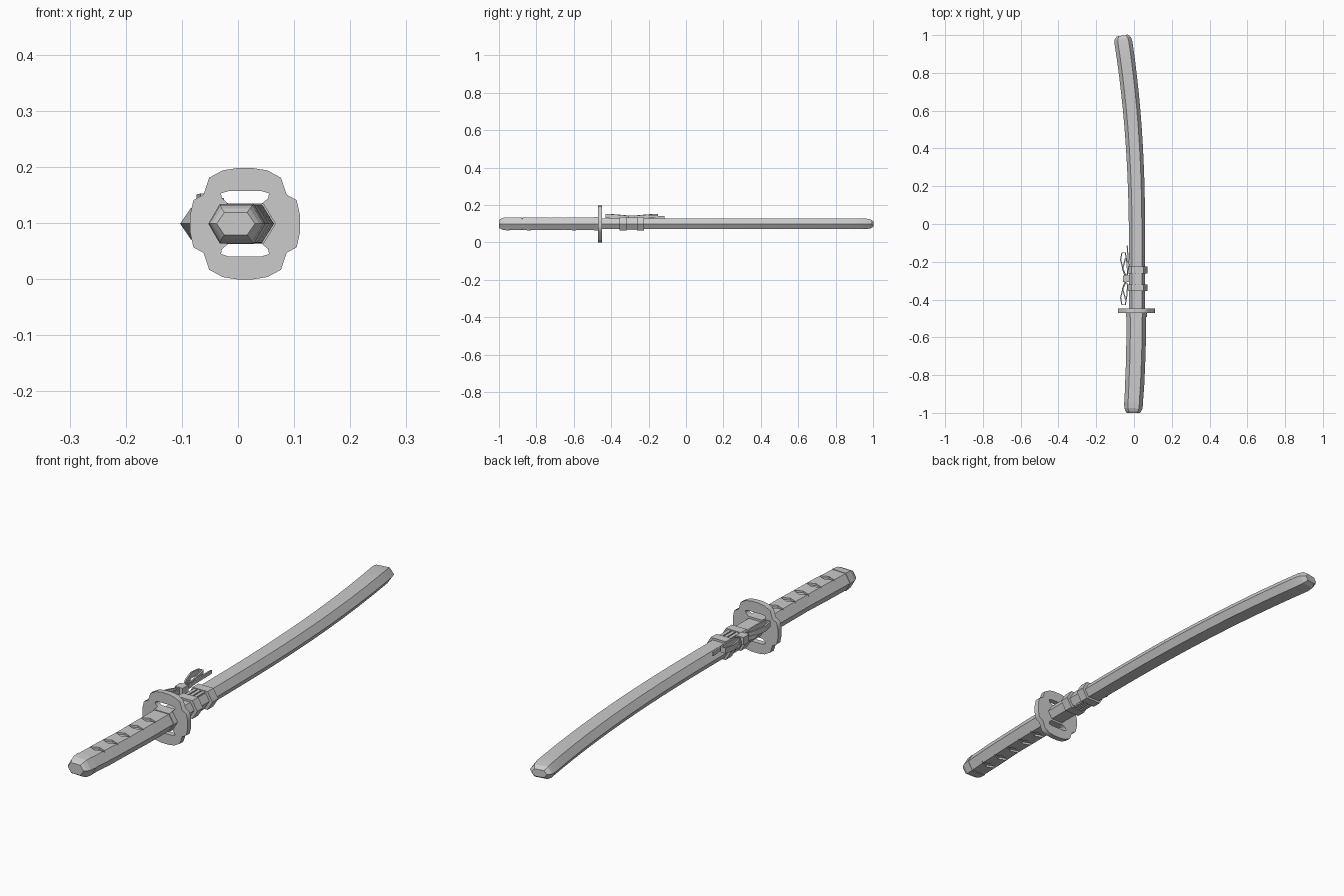
import bpy, bmesh, math
from mathutils import Vector

if "Cube" in bpy.data.objects:
    bpy.data.objects.remove(bpy.data.objects["Cube"])

Z = 0.099  # height of the sword's axis


def finish(name, bm, smooth=False):
    bmesh.ops.recalc_face_normals(bm, faces=bm.faces)
    me = bpy.data.meshes.new(name)
    bm.to_mesh(me)
    bm.free()
    ob = bpy.data.objects.new(name, me)
    bpy.context.collection.objects.link(ob)
    if smooth:
        bpy.ops.object.select_all(action='DESELECT')
        ob.select_set(True)
        bpy.context.view_layer.objects.active = ob
        bpy.ops.object.shade_smooth_by_angle(angle=math.radians(20))
    return ob


def skin(bm, rings, closed=False):
    """Bridge equal vertex rings; cap the ends unless the sweep is closed."""
    vs = [[bm.verts.new(p) for p in r] for r in rings]
    n = len(vs[0])
    for i in range(len(vs) if closed else len(vs) - 1):
        a, b = vs[i], vs[(i + 1) % len(vs)]
        for k in range(n):
            bm.faces.new((a[k], a[(k + 1) % n], b[(k + 1) % n], b[k]))
    if not closed:
        bm.faces.new(vs[0])
        bm.faces.new(vs[-1])


def hex_sweep(name, sections, smooth=False):
    """Sections are (y, centre x, half width, half height) along the sword."""
    rings = []
    for i, (y, cx, w, h) in enumerate(sections):
        a, b = sections[max(i - 1, 0)], sections[min(i + 1, len(sections) - 1)]
        t = Vector((b[1] - a[1], b[0] - a[0], 0)).normalized()
        side = Vector((t.y, -t.x, 0))
        f = 0.6 * w
        prof = [(w, 0), (f, h), (-f, h), (-w, 0), (-f, -h), (f, -h)]
        rings.append([Vector((cx, y, Z)) + side * u + Vector((0, 0, v)) for u, v in prof])
    bm = bmesh.new()
    skin(bm, rings)
    return finish(name, bm, smooth)


def ribbon(name, pts, width=0.022, thick=0.006, closed=False):
    """Upright flat cord following a path."""
    pts = [Vector(p) for p in pts]
    n, rings = len(pts), []
    for i, p in enumerate(pts):
        a = pts[(i - 1) % n] if closed else pts[max(i - 1, 0)]
        b = pts[(i + 1) % n] if closed else pts[min(i + 1, n - 1)]
        t = b - a
        s = Vector((t.y, -t.x, 0)).normalized() * thick / 2
        u = Vector((0, 0, width / 2))
        rings.append([p + s + u, p - s + u, p - s - u, p + s - u])
    bm = bmesh.new()
    skin(bm, rings, closed)
    return finish(name, bm)


def box(name, c, size):
    bm = bmesh.new()
    bmesh.ops.create_cube(bm, size=1)
    for v in bm.verts:
        v.co = Vector(c) + Vector([v.co[i] * size[i] for i in range(3)])
    return finish(name, bm)


# Curved scabbard with a rounded tip
def centre(y):
    return 0.016 - 0.078 * max(0, (y + 0.12) / 1.12) ** 2.3


body = [(y, centre(y), 0.043 + 0.005 * max(0, y), 0.028)
        for y in [-0.46 + 1.42 * i / 16 for i in range(17)]]
tip = [(0.983, centre(0.983), 0.044, 0.024), (0.998, centre(1.0), 0.03, 0.014)]
hex_sweep("scabbard", body + tip, True)

# Grip with diamond recesses on both flats
grip = hex_sweep("grip", [(-0.46, 0.0125, 0.052, 0.033), (-0.60, 0.0115, 0.052, 0.034),
                          (-0.72, 0.009, 0.051, 0.033), (-0.84, 0.004, 0.051, 0.034),
                          (-0.95, -0.002, 0.049, 0.033)])
bm = bmesh.new()
for i in range(5):
    y = -0.572 - 0.076 * i
    cx = 0.0115 - 0.03 * max(0, -0.6 - y)
    for s in (1, -1):
        prof = [(0.034, 0), (0, 0.014), (-0.034, 0), (0, -0.014)]
        skin(bm, [[(cx + u, y + v, Z + s * h) for u, v in prof] for h in (0.026, 0.05)])
cutter = finish("diamond_cutter", bm)
cutter.hide_render = True
cutter.hide_set(True)
mod = grip.modifiers.new("diamonds", 'BOOLEAN')
mod.operation = 'DIFFERENCE'
mod.solver = 'EXACT'
mod.object = cutter

# Grip collar and pommel cap
hex_sweep("grip_collar", [(-0.46, 0.0125, 0.055, 0.036), (-0.492, 0.0125, 0.055, 0.036)])
hex_sweep("pommel_cap", [(-0.945, -0.002, 0.051, 0.035), (-0.975, -0.003, 0.048, 0.033),
                         (-0.99, -0.004, 0.042, 0.027), (-1.0, -0.004, 0.034, 0.02)])

# Four-lobed guard with two slots
quarter = [(0.098, 0.015), (0.092, 0.042), (0.074, 0.052), (0.064, 0.082),
           (0.040, 0.095), (0.015, 0.099)]
right = quarter + [(-x, z) for x, z in reversed(quarter)]
outline = right + [(-x, -z) for x, z in right]
slot = [(0.03, 0.058), (0.043, 0.054), (0.041, 0.045), (0.03, 0.036)]
slot = slot + [(-x, z) for x, z in reversed(slot)]
cu = bpy.data.curves.new("guard", 'CURVE')
cu.dimensions = '2D'
cu.fill_mode = 'BOTH'
cu.extrude = 0.011
for loop in (outline, slot, [(x, -z) for x, z in slot]):
    sp = cu.splines.new('POLY')
    sp.points.add(len(loop) - 1)
    for p, (x, z) in zip(sp.points, loop):
        p.co = (x, z, 0, 1)
    sp.use_cyclic_u = True
guard = bpy.data.objects.new("guard", cu)
guard.location = (0.0125, -0.459, Z)
guard.rotation_euler.x = math.pi / 2
bpy.context.collection.objects.link(guard)
bpy.ops.object.select_all(action='DESELECT')
guard.select_set(True)
bpy.context.view_layer.objects.active = guard
bpy.ops.object.convert(target='MESH')

# Cord bands around the scabbard
for i, y in enumerate((-0.243, -0.337)):
    hex_sweep(f"cord_band_{i}", [(y - 0.018, 0.018, 0.054, 0.036),
                                 (y + 0.018, 0.018, 0.054, 0.036)])

# Short strands lying between the bands, above and below
for s in (1, -1):
    for i, x in enumerate((-0.002, 0.016, 0.034)):
        box(f"cord_strand_{i}_{s}", (x, -0.29 + 0.005 * (i - 1), Z + s * 0.029),
            (0.013, 0.07, 0.008))

# Bow tied on the upper left side: knot, loops and tails
box("bow_knot", (-0.042, -0.29, 0.13), (0.034, 0.035, 0.03))
for s, name in ((1, "front"), (-1, "rear")):
    def P(x, d, z):
        return (x, -0.29 + s * d, z)
    ribbon(f"bow_loop_{name}", [P(-0.04, 0.01, 0.132), P(-0.058, 0.05, 0.136),
                                P(-0.071, 0.1, 0.14), P(-0.064, 0.138, 0.142),
                                P(-0.046, 0.138, 0.142), P(-0.038, 0.09, 0.138),
                                P(-0.034, 0.04, 0.134)], closed=True)
    ribbon(f"bow_inner_fold_{name}", [P(-0.045, 0.01, 0.124), P(-0.06, 0.05, 0.124),
                                      P(-0.045, 0.11, 0.126)], 0.016)
ribbon("bow_tail", [(-0.036, -0.28, 0.132), (-0.03, -0.2, 0.138), (-0.036, -0.115, 0.134)], 0.014)
